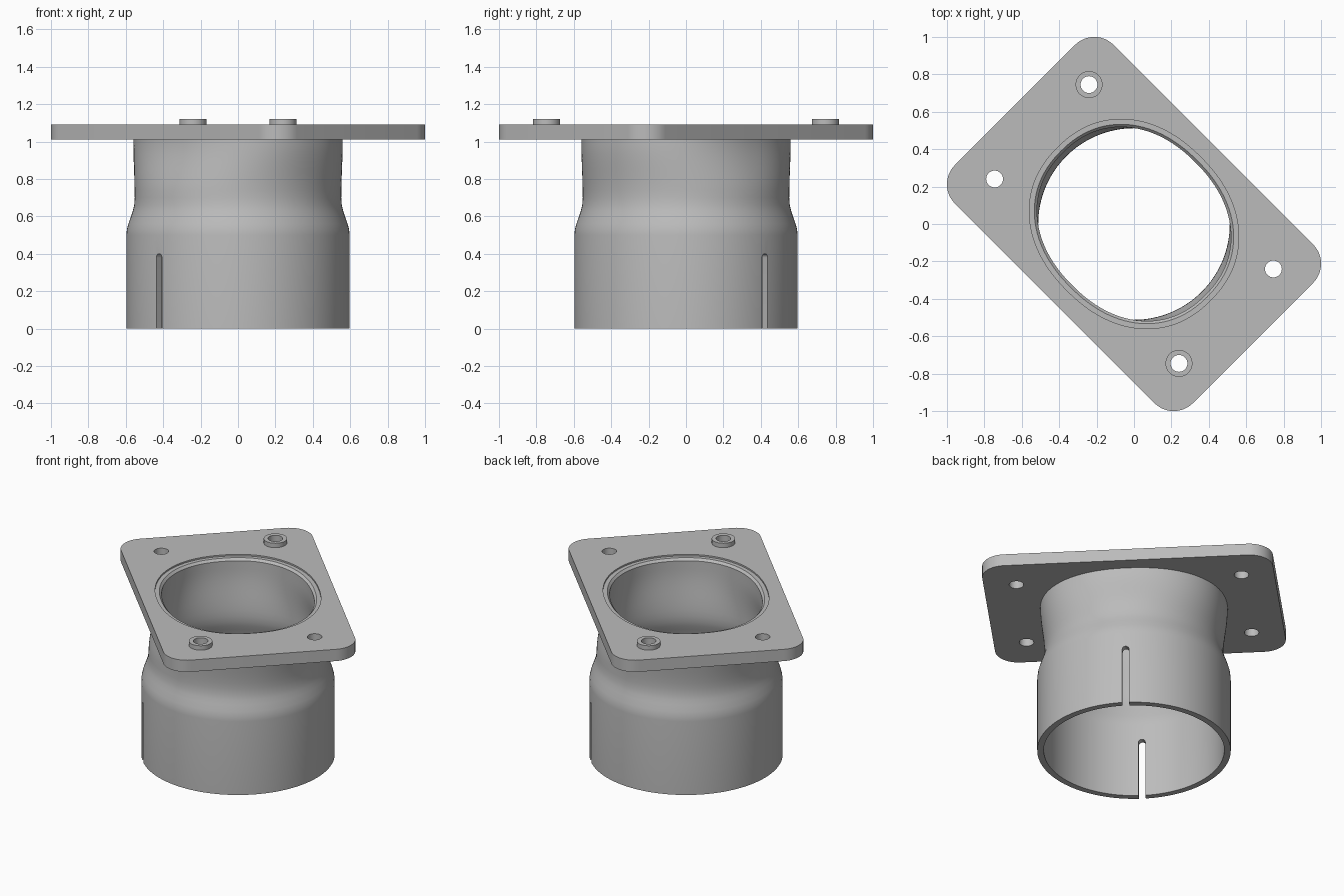
import bpy, bmesh
from math import sin, cos, pi, radians

cube = bpy.data.objects.get("Cube")
if cube:
    bpy.data.objects.remove(cube, do_unlink=True)

TURN = pi / 4          # the whole adapter stands diagonally
SEGS = 128

grey = bpy.data.materials.new("plain grey")
grey.use_nodes = True
grey.diffuse_color = (0.5, 0.5, 0.5, 1)
grey.node_tree.nodes["Principled BSDF"].inputs["Base Color"].default_value = (0.5, 0.5, 0.5, 1)


def add(name, bm):
    """Turn a bmesh into an object set diagonally."""
    bmesh.ops.recalc_face_normals(bm, faces=bm.faces)
    mesh = bpy.data.meshes.new(name)
    bm.to_mesh(mesh)
    bm.free()
    mesh.materials.append(grey)
    ob = bpy.data.objects.new(name, mesh)
    ob.rotation_euler.z = TURN
    bpy.context.collection.objects.link(ob)
    return ob


def finish(ob):
    """Apply modifiers and shade smooth with sharp edges."""
    bpy.ops.object.select_all(action='DESELECT')
    ob.select_set(True)
    bpy.context.view_layer.objects.active = ob
    for mod in list(ob.modifiers):
        bpy.ops.object.modifier_apply(modifier=mod.name)
    bpy.ops.object.shade_smooth_by_angle(angle=radians(30))


def oval(a, b, n=2.0, cx=0, cy=0, segs=SEGS):
    """Superellipse outline; n = 2 gives a plain ellipse."""
    pts = []
    for i in range(segs):
        t = 2 * pi * i / segs
        r = (abs(cos(t) / a) ** n + abs(sin(t) / b) ** n) ** (-1 / n)
        pts.append((cx + r * cos(t), cy + r * sin(t)))
    return pts


def rounded_rect(a, b, r, steps=12):
    pts = []
    for k, (sx, sy) in enumerate([(1, 1), (-1, 1), (-1, -1), (1, -1)]):
        for i in range(steps + 1):
            t = (k + i / steps) * pi / 2
            pts.append((sx * (a - r) + r * cos(t), sy * (b - r) + r * sin(t)))
    return pts


def slab(name, outline, holes, z0, z1):
    """Flat plate with holes, from an outline."""
    bm = bmesh.new()
    edges = []
    for loop in [outline] + holes:
        vs = [bm.verts.new((x, y, z0)) for x, y in loop]
        edges += [bm.edges.new((v, vs[i - 1])) for i, v in enumerate(vs)]
    bmesh.ops.triangle_fill(bm, edges=edges, use_beauty=True)
    top = bmesh.ops.extrude_face_region(bm, geom=bm.faces[:], use_keep_orig=True)
    verts = [g for g in top["geom"] if isinstance(g, bmesh.types.BMVert)]
    bmesh.ops.translate(bm, verts=verts, vec=(0, 0, z1 - z0))
    ob = add(name, bm)
    finish(ob)
    return ob


# Mounting flange with four bolt holes and an oval port
HOLE_X, HOLE_Y, HOLE_R = 0.357, 0.697, 0.045
MOUTH = (0.505, 0.578, 2.2)
bolts = [oval(HOLE_R, HOLE_R, 2, sx * HOLE_X, sy * HOLE_Y, 32)
         for sx in (1, -1) for sy in (1, -1)]
slab("flange_plate", rounded_rect(0.6, 0.9, 0.146), bolts + [oval(*MOUTH)], 1.01, 1.09)

# Raised collars on two opposite bolt holes
for label, s in (("back", 1), ("front", -1)):
    cx, cy = s * HOLE_X, s * HOLE_Y
    slab(label + "_collar", oval(0.072, 0.072, 2, cx, cy, 48),
         [oval(HOLE_R, HOLE_R, 2, cx, cy, 32)], 1.085, 1.12)

# Pipe: round socket, shoulder, then a neck blending into the oval mouth
WALL = 0.04
stations = [(0, 0.597), (0.5, 0.597), (0.53, 0.594), (0.56, 0.586), (0.6, 0.572),
            (0.63, 0.562), (0.66, 0.555), (0.7, 0.552)]
outer = [(z, r, r, 2) for z, r in stations]
for i in range(1, 9):
    f = i / 8
    s = f * f * (3 - 2 * f)
    r = stations[-1][1]
    outer.append((0.7 + 0.31 * f, r + (MOUTH[0] - r) * s, r + (MOUTH[1] - r) * s, 2 + 0.2 * s))
outer.append((1.08, *MOUTH))
inner = [(z, a - WALL, b - WALL, n) for z, a, b, n in outer]
lip = [(1.08, MOUTH[0] - 0.026, MOUTH[1] - 0.026, MOUTH[2])]
inner[-1] = (1.065, *inner[-1][1:])

bm = bmesh.new()
rings = [[bm.verts.new((x, y, z)) for x, y in oval(a, b, n)]
         for z, a, b, n in outer + lip + inner[::-1]]
for k, ring in enumerate(rings):
    prev = rings[k - 1]
    for i in range(SEGS):
        bm.faces.new((prev[i - 1], prev[i], ring[i], ring[i - 1]))
pipe = add("pipe", bm)

# Two opposite clamp slots with round tops, cut with one long bar
HALF, TOP = 0.021, 0.4
profile = [(-HALF, -0.1), (HALF, -0.1)]
profile += [(HALF * cos(pi * i / 12), TOP - HALF + HALF * sin(pi * i / 12)) for i in range(13)]
bm = bmesh.new()
face = bm.faces.new([bm.verts.new((-0.8, y, z)) for y, z in profile])
bar = bmesh.ops.extrude_face_region(bm, geom=[face], use_keep_orig=True)
bmesh.ops.translate(bm, verts=[g for g in bar["geom"] if isinstance(g, bmesh.types.BMVert)],
                    vec=(1.6, 0, 0))
cutter = add("slot_cutter", bm)
cutter.hide_render = True
cut = pipe.modifiers.new("slots", 'BOOLEAN')
cut.operation = 'DIFFERENCE'
cut.solver = 'EXACT'
cut.object = cutter
finish(pipe)
bpy.data.objects.remove(cutter, do_unlink=True)
